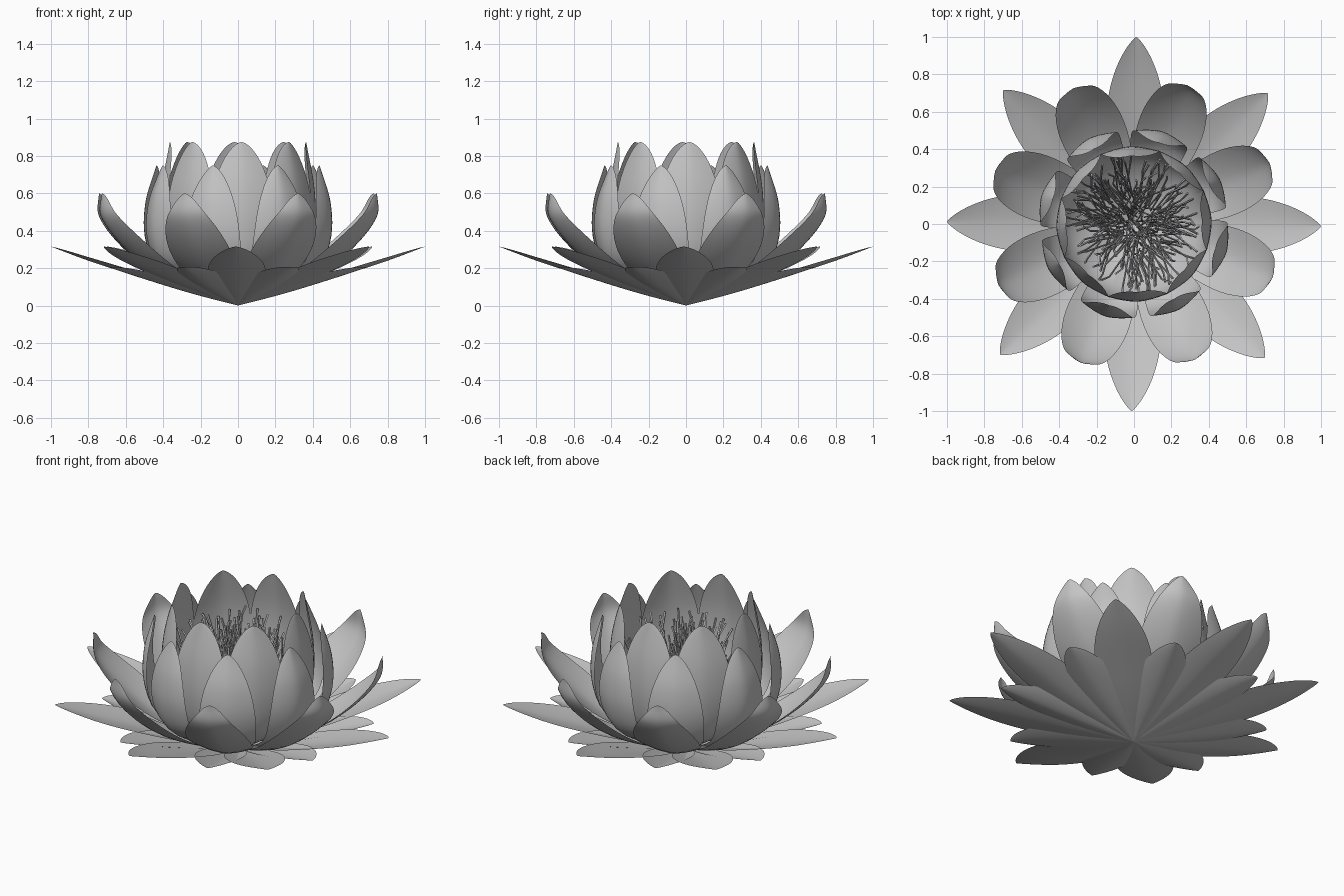
import bpy, bmesh, math, random
from mathutils import Vector

cube = bpy.data.objects.get("Cube")
if cube:
    bpy.data.objects.remove(cube, do_unlink=True)

random.seed(4)
ROWS, COLS, PETALS = 26, 12, 8


def make_material(name, rgb):
    mat = bpy.data.materials.new(name)
    mat.use_nodes = True
    mat.diffuse_color = (*rgb, 1)
    mat.node_tree.nodes["Principled BSDF"].inputs["Base Color"].default_value = (*rgb, 1)
    return mat


grey = make_material("soft grey", (0.55, 0.55, 0.55))


def spline_point(points, t):
    """Smooth curve through the profile points, t from 0 to 1."""
    n = len(points) - 1
    i = min(int(t * n), n - 1)
    u = t * n - i
    b, c = Vector(points[i]), Vector(points[i + 1])
    a = Vector(points[i - 1]) if i else 2 * b - c
    d = Vector(points[i + 2]) if i + 2 <= n else 2 * c - b
    return b + 0.5 * u * (c - a + u * (2 * a - 5 * b + 4 * c - d + u * (3 * (b - c) + d - a)))


def petal_mesh(name, profile, half_width, tip_power, cup):
    """Cupped petal growing along +x, narrow at the base and rounded at the tip."""
    # Rows crowd towards the tip so that it stays round
    samples = [spline_point(profile, 1 - (1 - i / ROWS) ** 1.7) for i in range(ROWS + 1)]
    lengths = [0.0]
    for p, q in zip(samples, samples[1:]):
        lengths.append(lengths[-1] + (q - p).length)
    peak_t = 1 / (1 + tip_power)
    peak = peak_t * (1 - peak_t) ** tip_power
    bm = bmesh.new()
    rows = []
    for i, p in enumerate(samples):
        t = lengths[i] / lengths[-1]
        width = half_width * t * max(0, 1 - t) ** tip_power / peak
        along = (samples[min(i + 1, ROWS)] - samples[max(i - 1, 0)]).normalized()
        row = []
        for j in range(COLS + 1):
            s = 2 * j / COLS - 1
            lift = cup * width * abs(s) ** 1.6
            row.append(bm.verts.new((p.x - along.y * lift, s * width, p.y + along.x * lift)))
        rows.append(row)
    for low, high in zip(rows, rows[1:]):
        for j in range(COLS):
            bm.faces.new((low[j], high[j], high[j + 1], low[j + 1]))
    bmesh.ops.remove_doubles(bm, verts=bm.verts, dist=0.0005)
    mesh = bpy.data.meshes.new(name)
    bm.to_mesh(mesh)
    bm.free()
    mesh.materials.append(grey)
    for face in mesh.polygons:
        face.use_smooth = True
    return mesh


def petal_ring(name, turn, *shape):
    mesh = petal_mesh(name, *shape)
    for k in range(PETALS):
        petal = bpy.data.objects.new(f"{name}_{k + 1}", mesh)
        petal.rotation_euler.z = math.radians(turn) + k * math.tau / PETALS
        bpy.context.collection.objects.link(petal)


# Five rings of petals, from the short lowest ones to the upright inner cup
petal_ring("lowest_petal", 22.5,
           [(0, 0), (.25, .06), (.5, .13), (.75, .205)], .13, .7, .25)
petal_ring("outer_petal", -0.7,
           [(0, 0), (.3, .08), (.57, .165), (.8, .24), (1, .315)], .155, .8, .15)
petal_ring("middle_petal", 24,
           [(0, 0), (.25, .07), (.48, .18), (.66, .32), (.78, .47), (.795, .6)], .175, .7, .25)
petal_ring("upper_petal", 28,
           [(0, 0), (.25, .09), (.44, .2), (.51, .36), (.51, .55), (.455, .75)], .155, .7, .27)
petal_ring("inner_petal", 3,
           [(0, .01), (.22, .1), (.36, .22), (.41, .4), (.41, .62), (.365, .875)], .165, .62, .22)

# Stamens: thin, bent rods fanning out loosely inside the cup
curve = bpy.data.curves.new("stamens", "CURVE")
curve.dimensions = "3D"
curve.bevel_depth = 0.005
curve.bevel_resolution = 0
curve.use_fill_caps = True
for k in range(260):
    angle = random.uniform(0, math.tau)
    reach = 0.4 * random.random() ** 0.6
    direction = Vector((math.cos(angle), math.sin(angle), 0))
    sway = Vector((random.uniform(-.06, .06), random.uniform(-.06, .06), 0))
    base = direction * reach * 0.4 + sway + Vector((0, 0, 0.14))
    tip = direction * reach + Vector((0, 0, random.uniform(0.52, 0.72) - 0.15 * reach))
    bend = Vector([random.uniform(-.025, .025) for _ in range(3)])
    middle = base.lerp(tip, 0.75) + bend
    spline = curve.splines.new("POLY")
    spline.points.add(2)
    for point, place, size in zip(spline.points, (base, middle, tip), (0.8, 1, 1.3)):
        point.co = (*place, 1)
        point.radius = size
stamens = bpy.data.objects.new("stamens", curve)
bpy.context.collection.objects.link(stamens)
curve.materials.append(grey)
bpy.ops.object.select_all(action="DESELECT")
stamens.select_set(True)
bpy.context.view_layer.objects.active = stamens
bpy.ops.object.convert(target="MESH")
bpy.ops.object.shade_smooth_by_angle()
